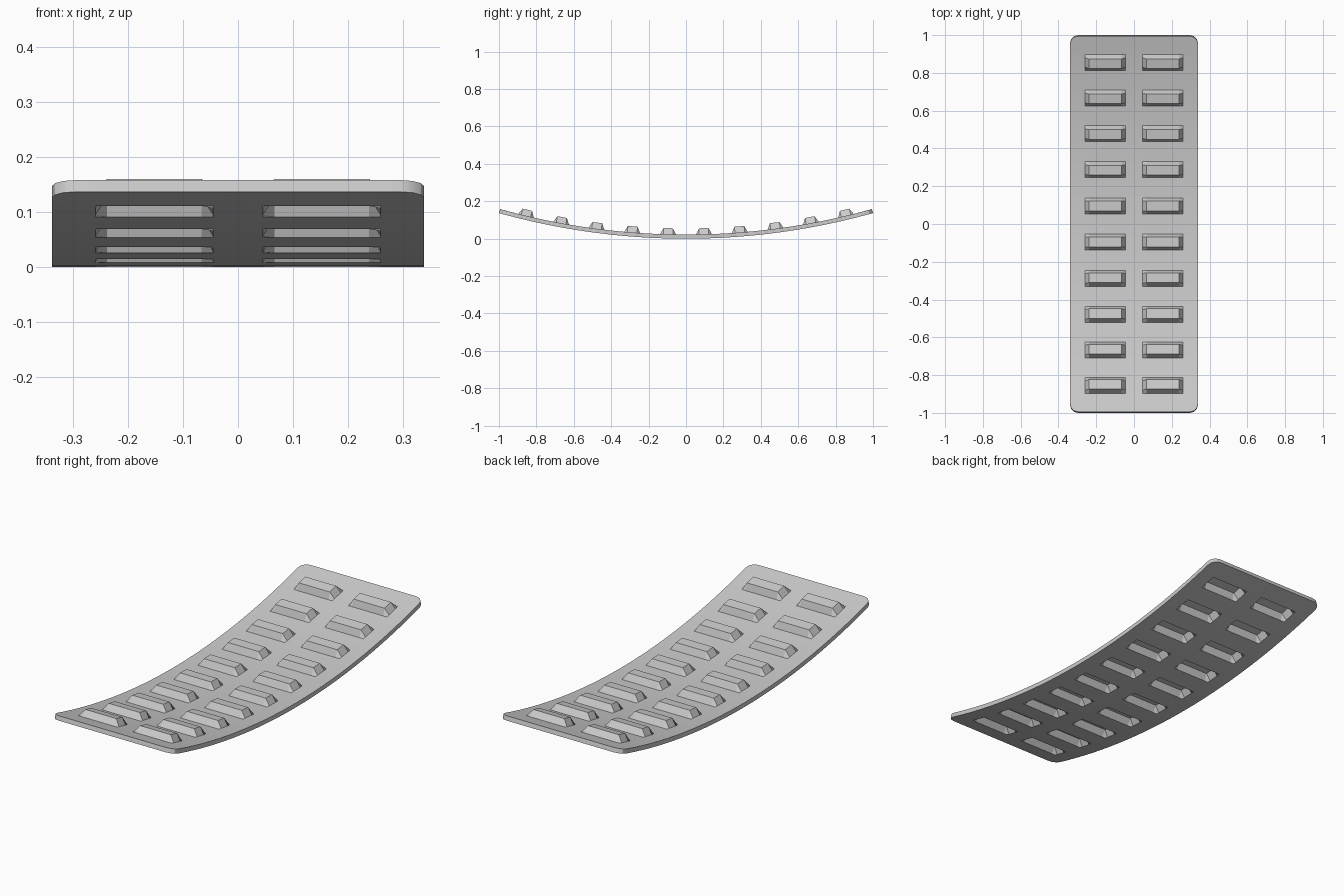
import bpy, bmesh, math

cube = bpy.data.objects.get("Cube")
if cube:
    bpy.data.objects.remove(cube)

RADIUS = 3.72              # bend radius of the underside
HALF_W = 0.338
HALF_L = RADIUS * math.asin(1 / RADIUS)
THICK = 0.022
RISE = 0.033               # height of the stamped cleats
PITCH = 0.193              # spacing of the cleat rows
ROWS = [(i - 4.5) * PITCH for i in range(10)]
COLS = [-0.152, 0.152]


def stops(half, centres, outer, inner):
    """Grid lines along one axis, with the lines that form each cleat."""
    lines = [-half, 0.0, half]
    for c in centres:
        lines += [c - outer, c - inner, c + inner, c + outer]
    lines += [(a + b) / 2 for a, b in zip(centres, centres[1:])]
    return sorted({round(v, 5) for v in lines})


def on_top(v, centres, inner):
    return any(abs(v - c) < inner + 0.001 for c in centres)


# Stamped sheet, laid out flat
bm = bmesh.new()
xs = stops(HALF_W, COLS, 0.107, 0.086)
ys = stops(HALF_L, ROWS, 0.043, 0.026)
grid = []
for y in ys:
    row = []
    for x in xs:
        raised = on_top(x, COLS, 0.086) and on_top(y, ROWS, 0.026)
        row.append(bm.verts.new((x, y, THICK + (RISE if raised else 0))))
    grid.append(row)
for a, b in zip(grid, grid[1:]):
    for i in range(len(xs) - 1):
        bm.faces.new((a[i], a[i + 1], b[i + 1], b[i]))

# Thickness, with cleats hollow underneath
copy = bmesh.ops.duplicate(bm, geom=bm.verts[:] + bm.edges[:] + bm.faces[:])["geom"]
lower = [g for g in copy if isinstance(g, bmesh.types.BMVert)]
bmesh.ops.translate(bm, verts=lower, vec=(0, 0, -THICK))
bmesh.ops.reverse_faces(bm, faces=[g for g in copy if isinstance(g, bmesh.types.BMFace)])
bmesh.ops.bridge_loops(bm, edges=[e for e in bm.edges if e.is_boundary])

# Rounded corners
corners = [e for e in bm.edges
           if all(abs(v.co.x) > HALF_W - 0.001 and abs(v.co.y) > HALF_L - 0.001 for v in e.verts)]
bmesh.ops.bevel(bm, geom=corners, offset=0.042, segments=3, profile=0.5, affect='EDGES')

# Bend along the length
for v in bm.verts:
    angle, r = v.co.y / RADIUS, RADIUS - v.co.z
    v.co.y = r * math.sin(angle)
    v.co.z = RADIUS - r * math.cos(angle)
bmesh.ops.recalc_face_normals(bm, faces=bm.faces[:])

mesh = bpy.data.meshes.new("cleated_plate")
bm.to_mesh(mesh)
bm.free()
plate = bpy.data.objects.new("cleated_plate", mesh)
bpy.context.collection.objects.link(plate)

# Light grey metal
colour = (0.6, 0.6, 0.6, 1)
mat = bpy.data.materials.new("light_grey")
mat.use_nodes = True
mat.diffuse_color = colour
mat.node_tree.nodes["Principled BSDF"].inputs["Base Color"].default_value = colour
mesh.materials.append(mat)

bpy.ops.object.select_all(action='DESELECT')
plate.select_set(True)
bpy.context.view_layer.objects.active = plate
bpy.ops.object.shade_smooth_by_angle(angle=math.radians(30))
